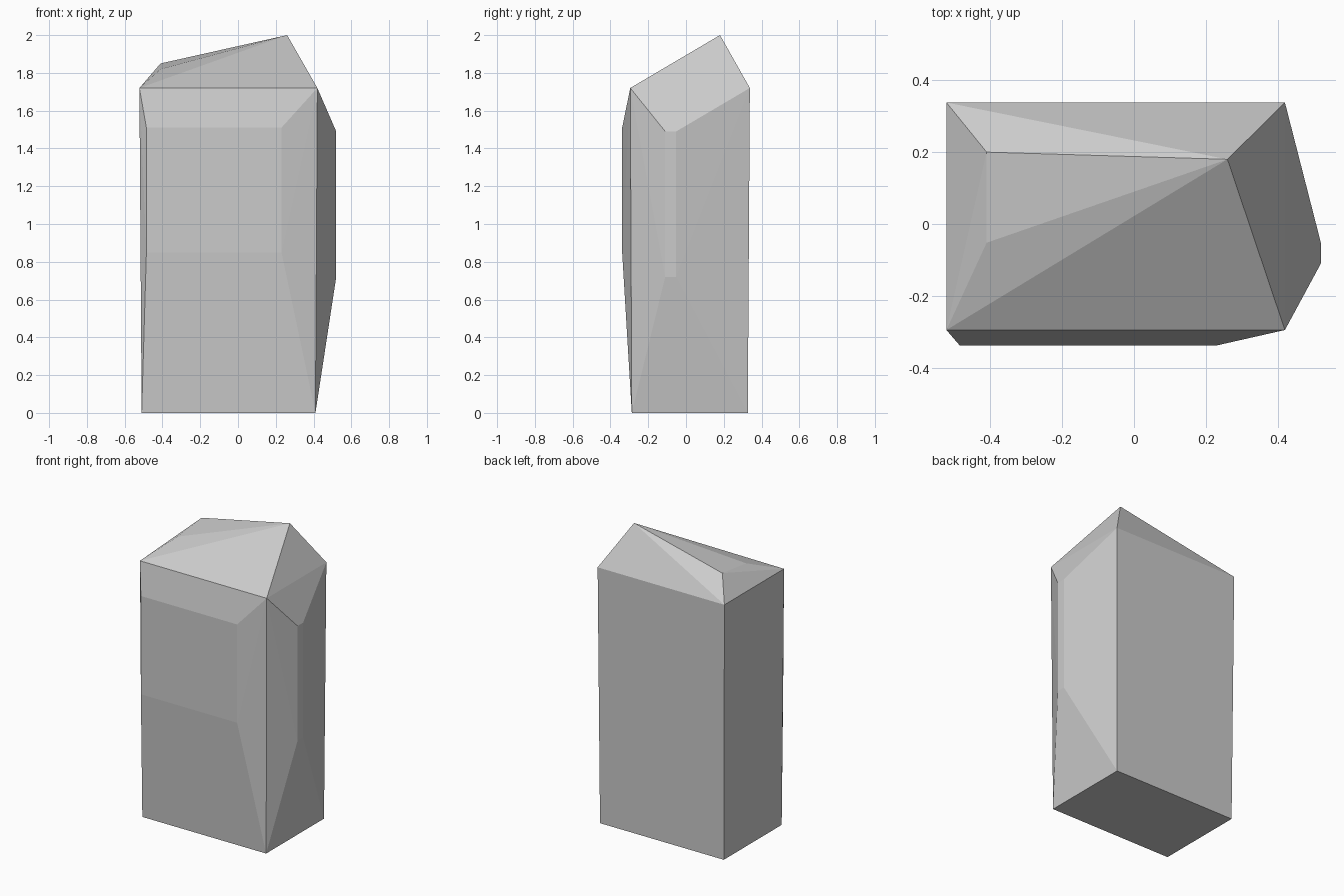
import bpy, bmesh

if "Cube" in bpy.data.objects:
    bpy.data.objects.remove(bpy.data.objects["Cube"])


def rectangle(x0, x1, y0, y1, z):
    """Four corners of a horizontal rectangle."""
    return [(x, y, z) for x in (x0, x1) for y in (y0, y1)]


# Slightly tapered block: base and shoulder outlines
points = rectangle(-0.51, 0.41, -0.287, 0.327, 0.0)
points += rectangle(-0.522, 0.42, -0.295, 0.338, 1.72)

# Shallow raised facet on the front
points += [(x, -0.338, z) for x in (-0.485, 0.23) for z in (0.85, 1.51)]

# Narrow raised facet on the right side
points += [(0.52, y, z) for y in (-0.11, -0.052) for z in (0.72, 1.49)]

# Off-centre peak and the two lower crest points
points += [(0.26, 0.18, 2.0), (-0.41, 0.20, 1.85), (-0.41, -0.052, 1.82)]

# Wrap the points in a faceted stone
bm = bmesh.new()
for p in points:
    bm.verts.new(p)
bmesh.ops.convex_hull(bm, input=bm.verts[:])
bmesh.ops.recalc_face_normals(bm, faces=bm.faces[:])

mesh = bpy.data.meshes.new("stone_pillar")
bm.to_mesh(mesh)
bm.free()

stone = bpy.data.materials.new("grey_stone")
stone.diffuse_color = (0.6, 0.6, 0.6, 1.0)
stone.use_nodes = True
stone.node_tree.nodes["Principled BSDF"].inputs["Base Color"].default_value = stone.diffuse_color
mesh.materials.append(stone)

pillar = bpy.data.objects.new("stone_pillar", mesh)
bpy.context.collection.objects.link(pillar)
